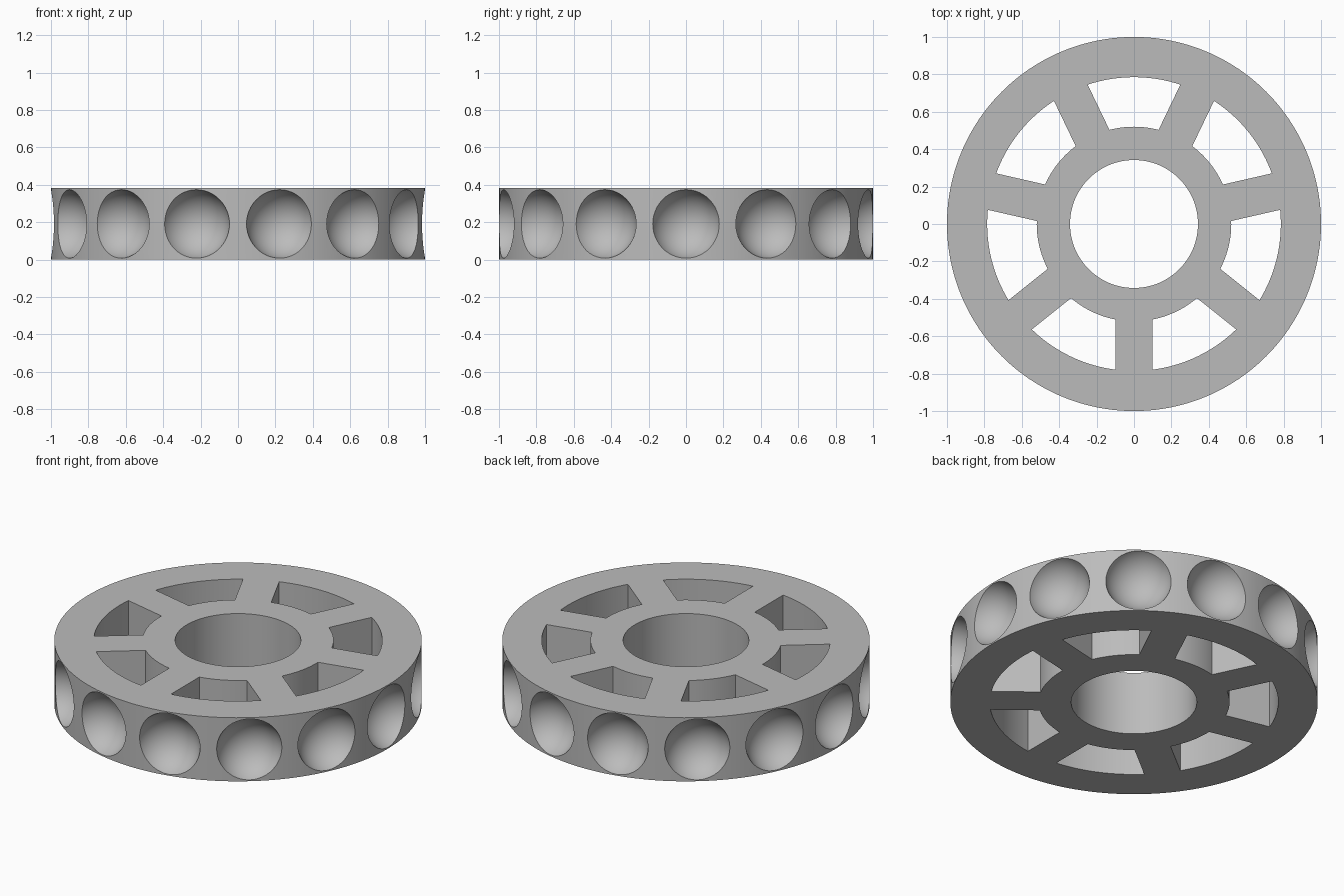
import bpy
import bmesh
from math import sin, cos, asin, pi, radians
from mathutils import Matrix

HEIGHT = 0.382
SPOKES = 7
BORE = 0.342
SLOT_IN, SLOT_OUT = 0.52, 0.785
SPOKE_HALF = 0.1
BALL = 0.19
BALL_CENTRE = 1.05

cube = bpy.data.objects.get("Cube")
if cube:
    bpy.data.objects.remove(cube, do_unlink=True)


def make_object(name, bm):
    bmesh.ops.recalc_face_normals(bm, faces=bm.faces)
    mesh = bpy.data.meshes.new(name)
    bm.to_mesh(mesh)
    bm.free()
    obj = bpy.data.objects.new(name, mesh)
    bpy.context.collection.objects.link(obj)
    return obj


def add_prism(bm, outline, low, high):
    """Upright prism from a flat outline."""
    face = bm.faces.new([bm.verts.new((x, y, low)) for x, y in outline])
    new = bmesh.ops.extrude_face_region(bm, geom=[face])["geom"]
    verts = [v for v in new if isinstance(v, bmesh.types.BMVert)]
    bmesh.ops.translate(bm, verts=verts, vec=(0, 0, high - low))


def arc(radius, start, end, steps):
    return [(radius * cos(start + (end - start) * i / steps),
             radius * sin(start + (end - start) * i / steps))
            for i in range(steps + 1)]


# Solid disc
bm = bmesh.new()
add_prism(bm, arc(1, 0, 2 * pi, 168)[:-1], 0, HEIGHT)
wheel = make_object("spoked_wheel", bm)

# Cutter: centre bore
bm = bmesh.new()
add_prism(bm, arc(BORE, 0, 2 * pi, 112)[:-1], -0.2, HEIGHT + 0.2)

# Cutter: windows between parallel-sided spokes
step = 2 * pi / SPOKES
for i in range(SPOKES):
    a = -pi / 2 + i * step
    b = a + step
    inner = asin(SPOKE_HALF / SLOT_IN)
    outer = asin(SPOKE_HALF / SLOT_OUT)
    outline = arc(SLOT_OUT, a + outer, b - outer, 18)
    outline += arc(SLOT_IN, b - inner, a + inner, 14)
    add_prism(bm, outline, -0.2, HEIGHT + 0.2)

# Cutter: round pockets in the rim, two per spoke
for i in range(2 * SPOKES):
    place = (Matrix.Rotation(i * step / 2, 4, "Z")
             @ Matrix.Translation((BALL_CENTRE, 0, HEIGHT / 2))
             @ Matrix.Rotation(radians(90), 4, "Y"))
    bmesh.ops.create_uvsphere(bm, u_segments=48, v_segments=32,
                              radius=BALL, matrix=place)
cutter = make_object("pocket_cutter", bm)
cutter.hide_render = True

# Cut, then keep only the finished mesh
mod = wheel.modifiers.new("cut", "BOOLEAN")
mod.operation = "DIFFERENCE"
mod.solver = "EXACT"
mod.object = cutter
graph = bpy.context.evaluated_depsgraph_get()
finished = bpy.data.meshes.new_from_object(wheel.evaluated_get(graph))
wheel.modifiers.clear()
wheel.data = finished
bpy.data.objects.remove(cutter, do_unlink=True)

# Grey finish
grey = bpy.data.materials.new("plain_grey")
grey.use_nodes = True
colour = (0.5, 0.5, 0.5, 1)
grey.diffuse_color = colour
grey.node_tree.nodes["Principled BSDF"].inputs["Base Color"].default_value = colour
finished.materials.clear()
finished.materials.append(grey)

# Smooth curved walls, sharp rims
bpy.ops.object.select_all(action="DESELECT")
wheel.select_set(True)
bpy.context.view_layer.objects.active = wheel
bpy.ops.object.shade_smooth_by_angle(angle=radians(30))
